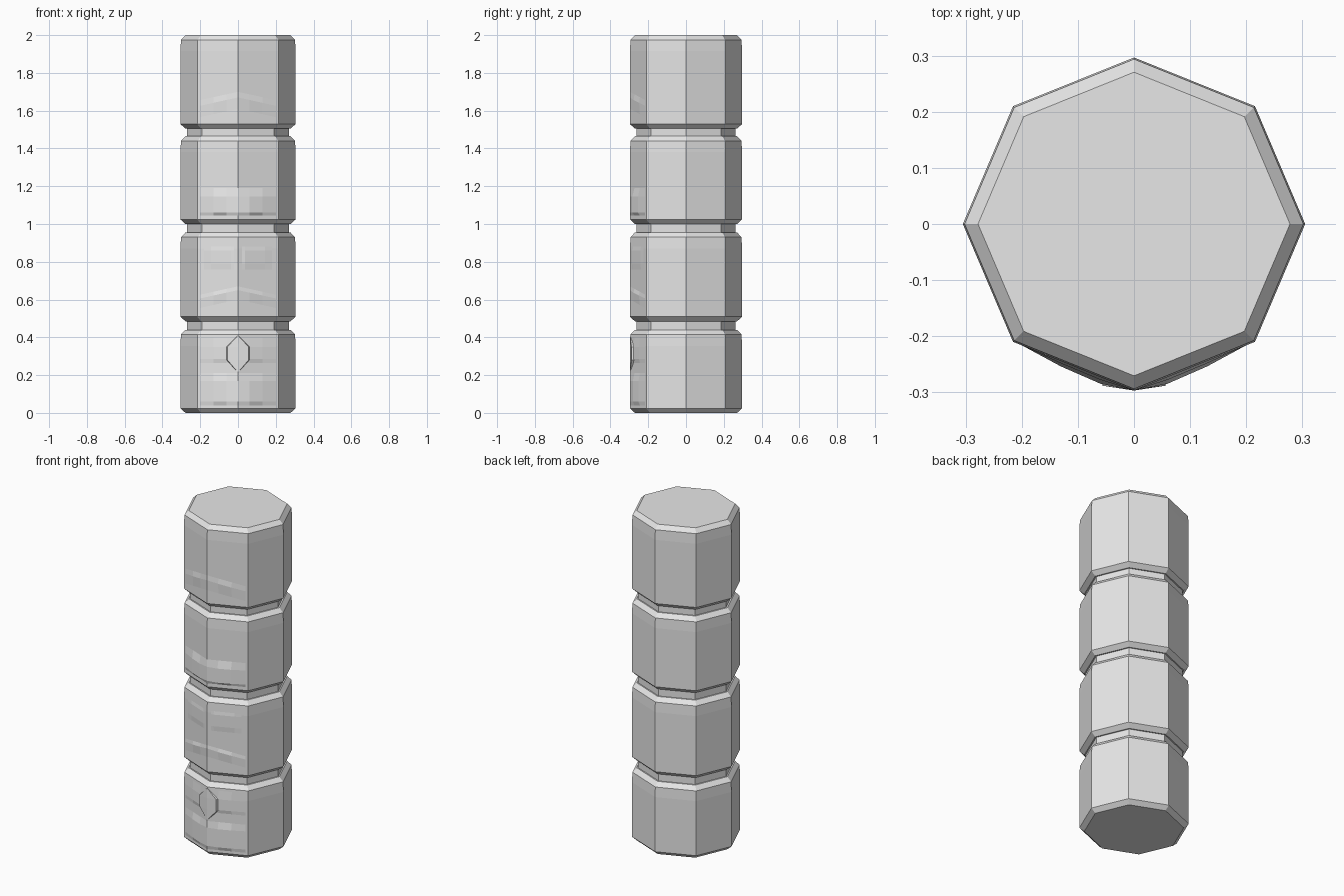
import bpy
import bmesh
from math import sin, cos, pi

cube = bpy.data.objects.get("Cube")
if cube:
    bpy.data.objects.remove(cube, do_unlink=True)

grey = bpy.data.materials.new("plain_grey")
grey.use_nodes = True
colour = (0.8, 0.8, 0.8, 1)
grey.diffuse_color = colour
grey.node_tree.nodes["Principled BSDF"].inputs["Base Color"].default_value = colour

RADIUS = 0.305
DEPTH = 0.973   # the pole is slightly flattened front to back


def finish(name, bm):
    bmesh.ops.recalc_face_normals(bm, faces=bm.faces)
    mesh = bpy.data.meshes.new(name)
    bm.to_mesh(mesh)
    bm.free()
    mesh.materials.append(grey)
    bpy.context.collection.objects.link(bpy.data.objects.new(name, mesh))


def turned(name, profile):
    """Closed eight-sided body from (radius, height) points."""
    bm = bmesh.new()
    rings = [[bm.verts.new((r * cos(i * pi / 4), r * DEPTH * sin(i * pi / 4), z))
              for i in range(8)] for r, z in profile]
    for low, high in zip(rings, rings[1:]):
        for i in range(8):
            j = (i + 1) % 8
            bm.faces.new((low[i], low[j], high[j], high[i]))
    bm.faces.new(rings[0][::-1])
    bm.faces.new(rings[-1])
    finish(name, bm)


def carving(name, columns, rows, slope=0.0):
    """Shallow mirrored relief on the two front faces.
    columns: (fraction of half width, lift weight); rows: (z, half width, lift)."""
    full = [(-f, w) for f, w in reversed(columns) if f > 0] + list(columns)
    bm = bmesh.new()
    grid = []
    for z, width, lift in rows:
        line = []
        for f, w in full:
            x = f * width
            y = -RADIUS * DEPTH + 0.403 * abs(x) - lift * w
            line.append(bm.verts.new((x, y, z - slope * abs(x))))
        grid.append(line)
    for a, b in zip(grid, grid[1:]):
        for i in range(len(full) - 1):
            bm.faces.new((a[i], a[i + 1], b[i + 1], b[i]))
    bmesh.ops.remove_doubles(bm, verts=bm.verts, dist=0.0001)
    bmesh.ops.recalc_face_normals(bm, faces=bm.faces)
    # make the relief face outward
    if sum(f.normal.y for f in bm.faces) > 0:
        bmesh.ops.reverse_faces(bm, faces=bm.faces)
    mesh = bpy.data.meshes.new(name)
    bm.to_mesh(mesh)
    bm.free()
    mesh.materials.append(grey)
    bpy.context.collection.objects.link(bpy.data.objects.new(name, mesh))


# Four chamfered blocks
blocks = [("bottom_block", 0.0, 0.44), ("lower_block", 0.485, 0.955),
          ("upper_block", 1.0, 1.465), ("top_block", 1.505, 2.0)]
for name, low, high in blocks:
    turned(name, [(0.278, low), (RADIUS, low + 0.024), (RADIUS, high - 0.085),
                  (0.302, high - 0.025), (0.278, high)])

# Narrow necks between the blocks
for (_, _, low), (_, high, _), name in zip(
        blocks, blocks[1:], ("lower_neck", "middle_neck", "upper_neck")):
    turned(name, [(0.27, low - 0.01), (0.27, high + 0.01)])

bulge = [(0, 0), (0.3, 1), (0.65, 0.8), (1, 0)]

# Chevron brows on the top and lower blocks
carving("top_brow", bulge, [(1.61, 0.2, 0), (1.67, 0.2, 0.005), (1.70, 0.2, 0)], 0.22)
carving("lower_brow", bulge, [(0.60, 0.2, 0), (0.65, 0.2, 0.006), (0.67, 0.2, 0)], 0.22)
carving("lower_eyes", [(0.12, 0), (0.2, 1), (0.8, 0.8), (1, 0)],
        [(0.76, 0.18, 0), (0.79, 0.18, 0.003), (0.86, 0.18, 0.003), (0.88, 0.18, 0)])

# Wide mouth on the upper block
carving("upper_mouth", bulge, [(1.045, 0.2, 0), (1.06, 0.2, 0.012),
                               (1.145, 0.2, 0.012), (1.19, 0.2, 0)])

# Eyes, beak and mouth on the bottom block
carving("bottom_eyes", bulge, [(0.265, 0.2, 0), (0.285, 0.2, 0.005),
                               (0.35, 0.2, 0.005), (0.40, 0.2, 0)])
carving("bottom_beak", [(0, 0), (0.9, 1), (1, 0)],
        [(0.22, 0.005, 0), (0.28, 0.062, 0.014), (0.35, 0.062, 0.014), (0.405, 0.005, 0)])
carving("bottom_mouth", bulge, [(0.04, 0.2, 0), (0.06, 0.2, 0.009),
                                (0.17, 0.2, 0.009), (0.21, 0.2, 0)])
